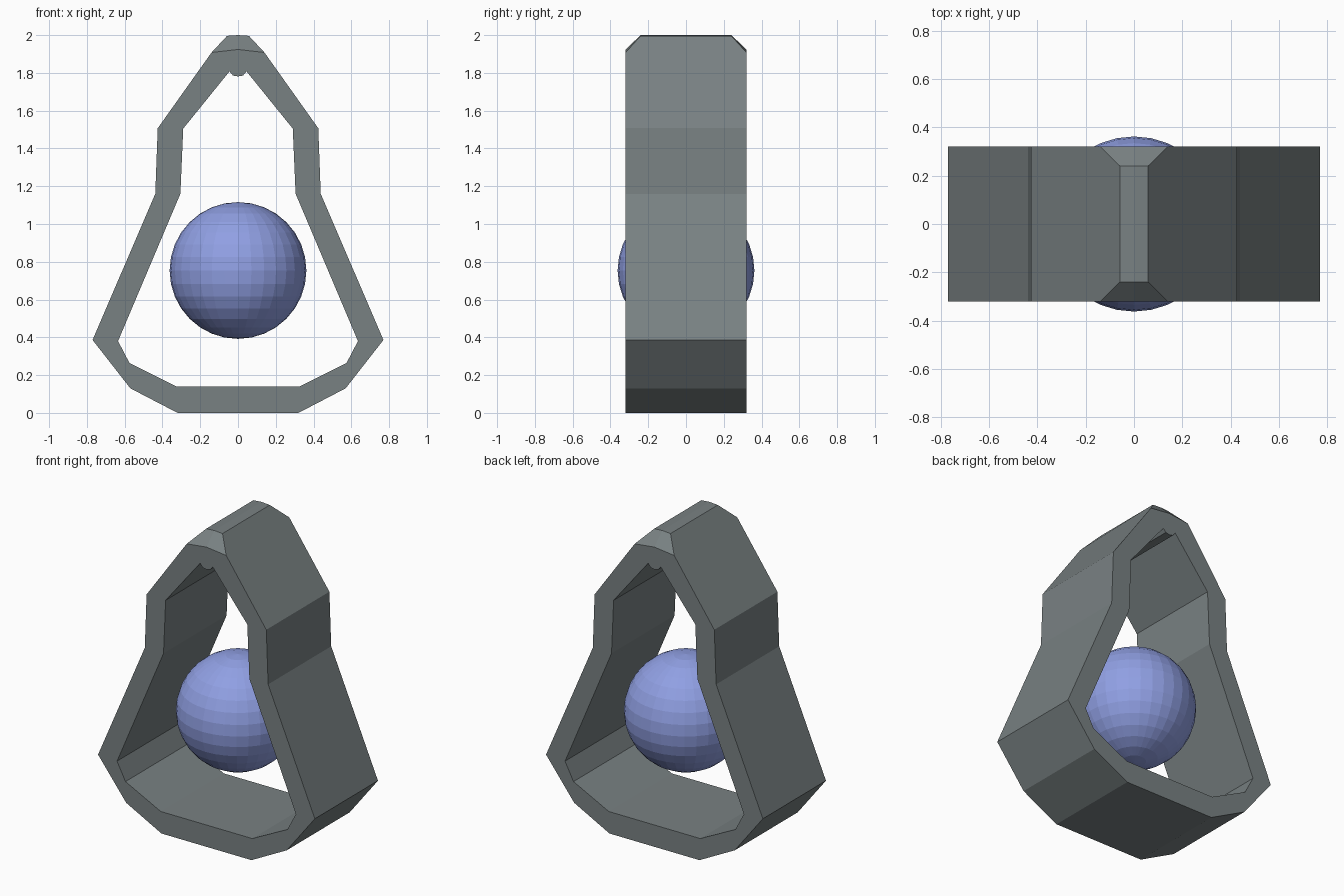
import bpy, bmesh

if "Cube" in bpy.data.objects:
    bpy.data.objects.remove(bpy.data.objects["Cube"])


def material(name, rgb):
    m = bpy.data.materials.new(name)
    m.diffuse_color = (*rgb, 1)
    m.use_nodes = True
    m.node_tree.nodes["Principled BSDF"].inputs["Base Color"].default_value = m.diffuse_color
    return m


grey = material("slate grey", (0.19, 0.22, 0.225))
blue = material("periwinkle blue", (0.28, 0.35, 0.77))

# Half outlines of the frame (x, z), from bottom centre up to the apex
outer = [(0, 0), (.32, 0), (.57, .13), (.77, .386), (.438, 1.16),
         (.425, 1.507), (.14, 1.908), (0, 1.924)]
inner = [(0, .14), (.325, .14), (.575, .265), (.635, .38), (.305, 1.16),
         (.29, 1.505), (.045, 1.808), (.027, 1.786), (0, 1.781)]
D, C = .32, .24          # half depth, and half depth of the top ridge
ridge = [(.058, 1.996), (0, 2.0)]


def pt(p, y):
    return (p[0], y, p[1])


# One quarter of the frame as a list of polygons
faces = []
for i in range(6):
    faces.append([pt(outer[i], D), pt(outer[i + 1], D),
                  pt(inner[i + 1], D), pt(inner[i], D)])
faces.append([pt(outer[6], D), pt(outer[7], D), pt(inner[8], D),
              pt(inner[7], D), pt(inner[6], D)])
for i in range(5):
    a, b = outer[i:i + 2]
    faces.append([pt(a, D), pt(b, D), pt(b, 0), pt(a, 0)])
for a, b in zip(inner, inner[1:]):
    faces.append([pt(a, D), pt(b, D), pt(b, 0), pt(a, 0)])
# Upper slope, end chamfer and ridge
faces.append([pt(outer[5], D), pt(outer[6], D), pt(ridge[0], C),
              pt(ridge[0], 0), pt(outer[5], 0)])
faces.append([pt(outer[6], D), pt(outer[7], D), pt(ridge[1], C), pt(ridge[0], C)])
faces.append([pt(ridge[0], C), pt(ridge[1], C), pt(ridge[1], 0), pt(ridge[0], 0)])

# Mirror the quarter four ways and weld
bm = bmesh.new()
for sx in (1, -1):
    for sy in (1, -1):
        for f in faces:
            bm.faces.new([bm.verts.new((x * sx, y * sy, z)) for x, y, z in f])
bmesh.ops.remove_doubles(bm, verts=bm.verts, dist=1e-4)
seam = [e for e in bm.edges if all(abs(v.co.y) < 1e-5 for v in e.verts)]
bmesh.ops.dissolve_edges(bm, edges=seam, use_verts=True)
bmesh.ops.recalc_face_normals(bm, faces=bm.faces)
mesh = bpy.data.meshes.new("frame")
bm.to_mesh(mesh)
bm.free()
mesh.materials.append(grey)
frame = bpy.data.objects.new("frame", mesh)
bpy.context.collection.objects.link(frame)

# Floating faceted ball
bpy.ops.mesh.primitive_uv_sphere_add(segments=32, ring_count=16, radius=.362,
                                     location=(0, 0, .754))
ball = bpy.context.object
ball.name = "ball"
ball.data.materials.append(blue)
